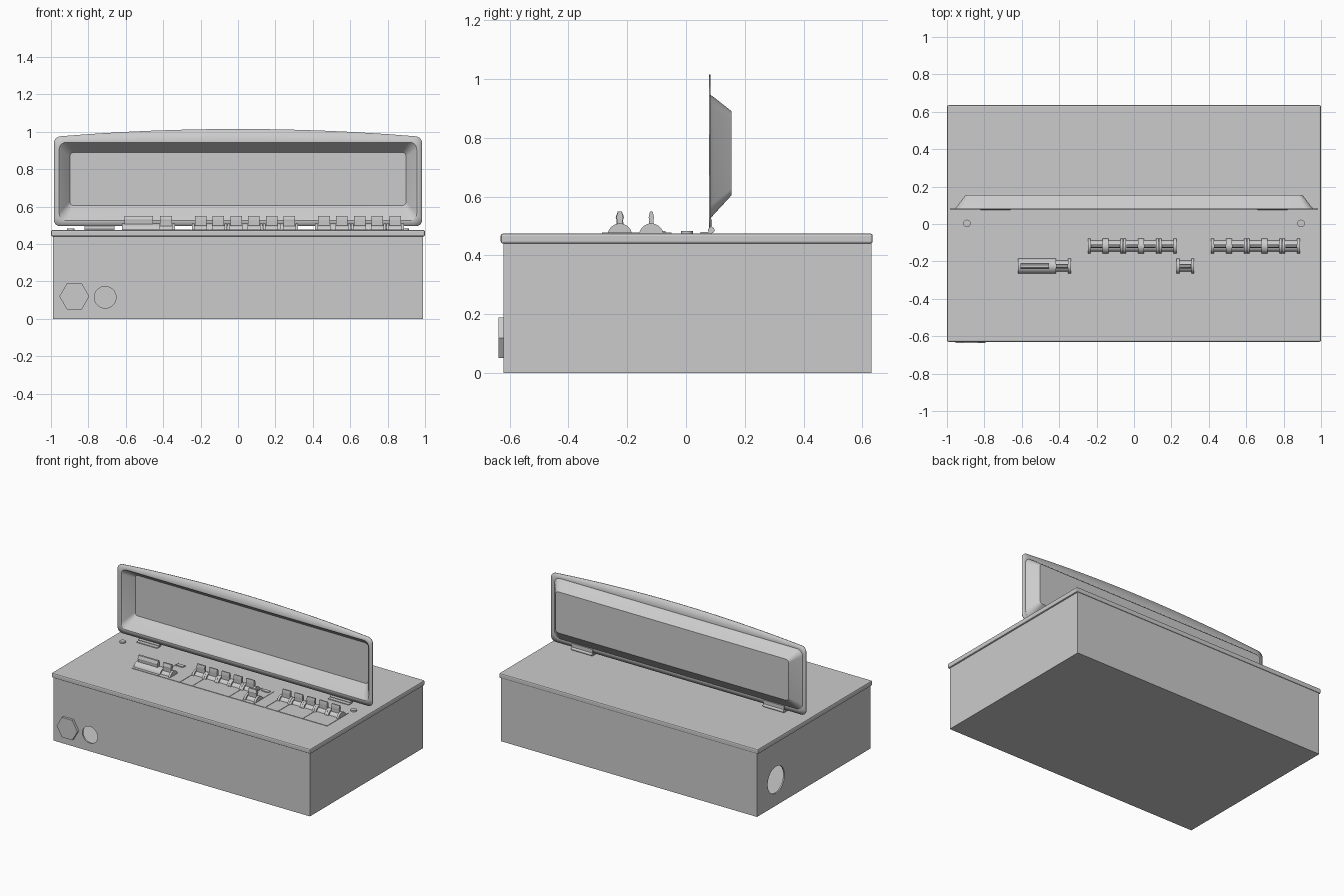
import bpy, bmesh, math
from mathutils import Matrix, Vector

if "Cube" in bpy.data.objects:
    bpy.data.objects.remove(bpy.data.objects["Cube"])

TOP = 0.475  # top of the lid


def finish(name, bm, smooth=False):
    bmesh.ops.recalc_face_normals(bm, faces=bm.faces)
    me = bpy.data.meshes.new(name)
    bm.to_mesh(me)
    bm.free()
    ob = bpy.data.objects.new(name, me)
    bpy.context.collection.objects.link(ob)
    bpy.context.view_layer.objects.active = ob
    bpy.ops.object.select_all(action='DESELECT')
    ob.select_set(True)
    if smooth:
        bpy.ops.object.shade_smooth_by_angle(angle=math.radians(30))
    return ob


def box(name, x0, x1, y0, y1, z0, z1, bevel=0.0):
    bm = bmesh.new()
    size = Matrix.Diagonal((x1 - x0, y1 - y0, z1 - z0, 1))
    loc = Matrix.Translation(((x0 + x1) / 2, (y0 + y1) / 2, (z0 + z1) / 2))
    bmesh.ops.create_cube(bm, size=1, matrix=loc @ size)
    ob = finish(name, bm)
    if bevel:
        m = ob.modifiers.new("bevel", 'BEVEL')
        m.width, m.segments = bevel, 2
        bpy.ops.object.modifier_apply(modifier=m.name)
    return ob


def cylinder(name, loc, axis, r, depth, sides=32, spin=0.0):
    bm = bmesh.new()
    rot = Vector((0, 0, 1)).rotation_difference(Vector(axis)).to_matrix().to_4x4()
    bmesh.ops.create_cone(bm, cap_ends=True, segments=sides, radius1=r, radius2=r, depth=depth,
                          matrix=Matrix.Translation(loc) @ rot @ Matrix.Rotation(spin, 4, 'Z'))
    return finish(name, bm, sides > 8)


def prism(bm, profile, x0, x1):
    """Extrude a (y, z) profile along x."""
    a = [bm.verts.new((x0, y, z)) for y, z in profile]
    b = [bm.verts.new((x1, y, z)) for y, z in profile]
    n = len(a)
    for i in range(n):
        bm.faces.new((a[i], a[(i + 1) % n], b[(i + 1) % n], b[i]))
    bm.faces.new(a)
    bm.faces.new(b[::-1])


def dome(y, r):
    base = TOP - 0.008
    return [(y + r * math.cos(math.pi * i / 12), base + r * math.sin(math.pi * i / 12))
            for i in range(13)]


# hollow body with two cable entry holes
body = box("body", -0.99, 0.99, -0.62, 0.63, 0, 0.45)
cutters = [
    box("cavity_cutter", -0.98, 0.98, -0.61, 0.62, 0.01, 0.6),
    cylinder("front_hole_cutter", (-0.71, -0.62, 0.115), (0, 1, 0), 0.058, 0.1),
    cylinder("side_hole_cutter", (-0.99, 0.42, 0.18), (1, 0, 0), 0.093, 0.1),
]
bpy.context.view_layer.objects.active = body
for c in cutters:
    m = body.modifiers.new("cut", 'BOOLEAN')
    m.operation, m.object, m.solver = 'DIFFERENCE', c, 'EXACT'
    bpy.ops.object.modifier_apply(modifier=m.name)
for c in cutters:
    bpy.data.objects.remove(c)

# overlapping front panel and hexagonal cable gland
box("lid", -1, 1, -0.63, 0.635, 0.44, TOP, bevel=0.008)
cylinder("gland_nut", (-0.875, -0.627, 0.12), (0, 1, 0), 0.08, 0.02, sides=6, spin=math.pi / 2)

# breaker fascia, split by fine seams
seams = [-0.62, -0.42, -0.25, -0.153, 0.13, 0.23, 0.32, 0.41, 0.51, 0.70, 0.89]
for i, (a, b) in enumerate(zip(seams, seams[1:])):
    box(f"fascia_{i}", a + 0.0015, b - 0.0015, -0.285, -0.05, TOP - 0.005, TOP + 0.003)
for i, x in enumerate((-0.385, 0.275)):
    box(f"test_button_{i}", x - 0.027, x + 0.027, -0.097, -0.07, TOP - 0.002, TOP + 0.009)


def lever(y, w):
    z = TOP
    return [(y - w, z), (y - w * 0.8, z + 0.045), (y - w, z + 0.055), (y - w * 0.5, z + 0.075),
            (y + w * 0.5, z + 0.075), (y + w, z + 0.055), (y + w * 0.8, z + 0.045), (y + w, z)]


def toggle(name, x, y, half=0.047, w=0.009):
    """Rocker drum with two end flanges and a lever."""
    bm = bmesh.new()
    grip = half - 0.015
    prism(bm, dome(y, 0.032), x - grip, x + grip)
    for s in (-1, 1):
        a, b = sorted((x + s * grip, x + s * half))
        prism(bm, dome(y, 0.042), a, b)
    prism(bm, lever(y, w), x - grip + 0.001, x + grip - 0.001)
    finish(name, bm, True)


for i in range(5):
    toggle(f"left_toggle_{i}", -0.2 + 0.095 * i, -0.118)
    toggle(f"right_toggle_{i}", 0.46 + 0.095 * i, -0.118)
toggle("lower_toggle_0", -0.385, -0.225, w=0.012)
toggle("lower_toggle_1", 0.275, -0.225, w=0.012)

# wide main switch
bm = bmesh.new()
prism(bm, dome(-0.225, 0.042), -0.62, -0.432)
prism(bm, lever(-0.225, 0.014), -0.608, -0.455)
finish("main_switch", bm, True)


# open cover: arched flange with a tapered dish behind it
def ring(bm, hx, z0, z1, r, y, bulge=0.0):
    pts = []
    corners = [(hx - r, z1 - r, 0), (-hx + r, z1 - r, 90), (-hx + r, z0 + r, 180), (hx - r, z0 + r, 270)]
    for k, (cx, cz, a0) in enumerate(corners):
        for i in range(7):
            a = math.radians(a0 + 15 * i)
            pts.append((cx + r * math.cos(a), cz + r * math.sin(a)))
        if k == 0:
            for i in range(1, 16):
                pts.append(((hx - r) * (1 - i / 8), z1))
    mid = (z0 + z1) / 2
    return [bm.verts.new((x, y, z + (bulge * (1 - (x / hx) ** 2) if z > mid else 0))) for x, z in pts]


bm = bmesh.new()
rings = [
    ring(bm, 0.985, 0.495, 0.973, 0.035, 0.08, bulge=0.042),
    ring(bm, 0.957, 0.525, 0.945, 0.04, 0.08),
    ring(bm, 0.945, 0.54, 0.937, 0.04, 0.092),
    ring(bm, 0.90, 0.605, 0.89, 0.022, 0.152),
]
for a, b in zip(rings, rings[1:]):
    for i in range(len(a)):
        j = (i + 1) % len(a)
        bm.faces.new((a[i], a[j], b[j], b[i]))
bm.faces.new(rings[-1])
cover = finish("cover", bm, True)
m = cover.modifiers.new("thickness", 'SOLIDIFY')
m.thickness, m.offset = 0.005, 0

# hinges and panel screws on both sides
for s, side in ((-1, "left"), (1, "right")):
    x0, x1 = sorted((s * 0.82, s * 0.66))
    box(f"{side}_hinge_base", x0, x1, 0.05, 0.088, TOP - 0.002, TOP + 0.005)
    box(f"{side}_hinge_leaf", x0, x1, 0.083, 0.089, TOP, 0.522)
    cylinder(f"{side}_hinge_barrel", (s * 0.74, 0.086, TOP + 0.011), (1, 0, 0), 0.011, 0.16, 16)
    x = s * 0.893
    cylinder(f"{side}_screw", (x, 0.003, TOP + 0.003), (0, 0, 1), 0.02, 0.012, 24)
